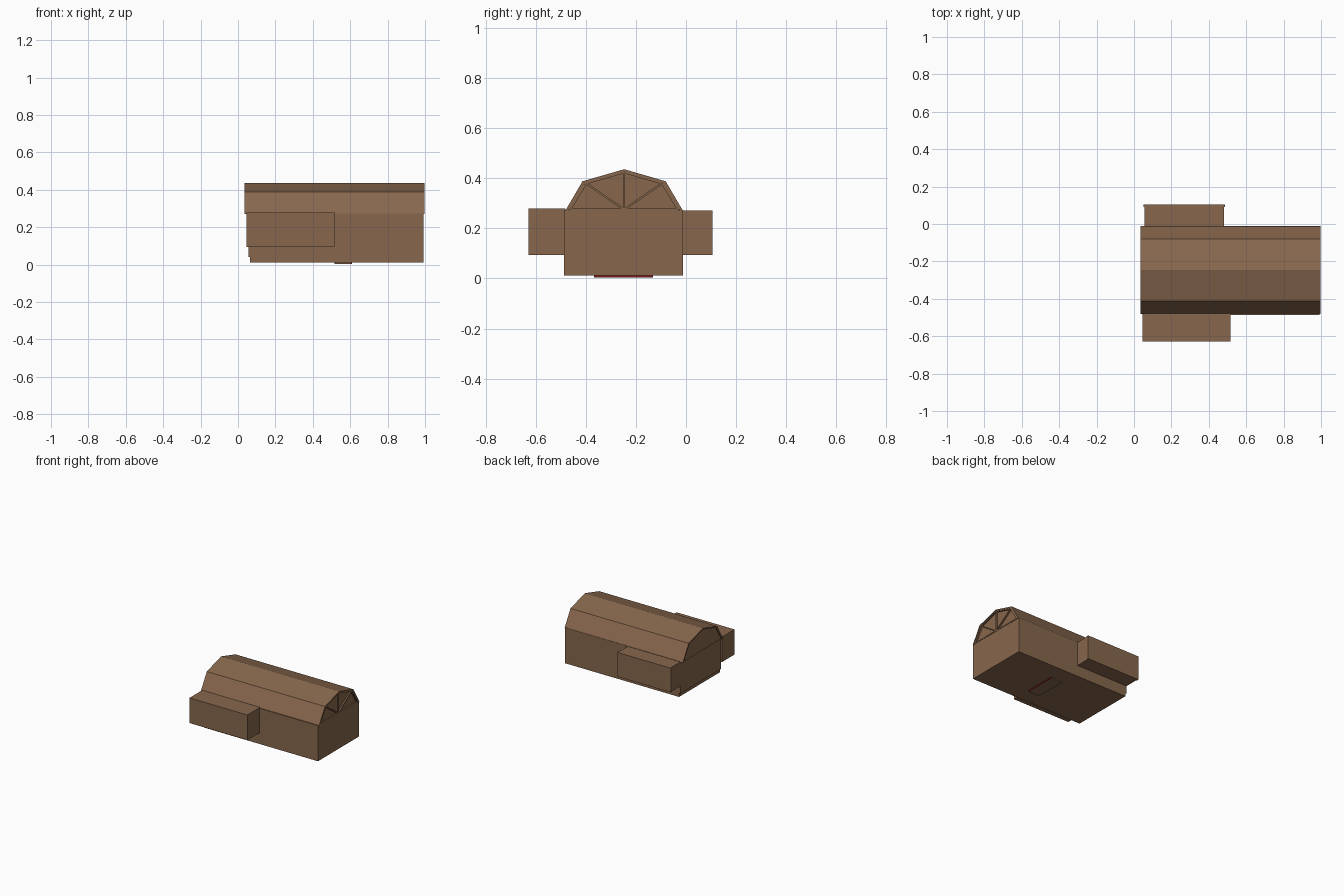
import bpy, bmesh, math
from mathutils import Vector

if "Cube" in bpy.data.objects:
    bpy.data.objects.remove(bpy.data.objects["Cube"])


def material(name, rgb):
    m = bpy.data.materials.new(name)
    m.diffuse_color = (*rgb, 1.0)
    m.use_nodes = True
    m.node_tree.nodes["Principled BSDF"].inputs["Base Color"].default_value = m.diffuse_color
    return m


BROWN = material("wood_brown", (0.245, 0.136, 0.074))
RED = material("dark_red", (0.22, 0.012, 0.012))


def finish(name, bm, mat):
    bmesh.ops.recalc_face_normals(bm, faces=bm.faces)
    mesh = bpy.data.meshes.new(name)
    bm.to_mesh(mesh)
    bm.free()
    mesh.materials.append(mat)
    ob = bpy.data.objects.new(name, mesh)
    bpy.context.collection.objects.link(ob)
    return ob


def box(name, x, y, z, mat=BROWN):
    """Box from (min, max) ranges."""
    bm = bmesh.new()
    bmesh.ops.create_cube(bm, size=1)
    for v in bm.verts:
        v.co = [r[0] if c < 0 else r[1] for c, r in zip(v.co, (x, y, z))]
    return finish(name, bm, mat)


def prism(name, profile, x0, x1, mat=BROWN):
    """Extrude a closed (y, z) profile along x."""
    bm = bmesh.new()
    f = bm.faces.new([bm.verts.new((x0, y, z)) for y, z in profile])
    out = bmesh.ops.extrude_face_region(bm, geom=[f])
    for v in out["geom"]:
        if isinstance(v, bmesh.types.BMVert):
            v.co.x = x1
    return finish(name, bm, mat)


def beam(name, a, b, x0, x1, w=0.008):
    """Straight beam between two (y, z) points, lying across an end wall."""
    a, b = Vector(a), Vector(b)
    d = (b - a).normalized()
    n = Vector((-d.y, d.x)) * w / 2
    return prism(name, [a + n, b + n, b - n, a - n], x0, x1)


# Main hall, with its end panel set above a low plinth
box("main_body", (0.065, 0.992), (-0.487, -0.012), (0.012, 0.274))
box("end_panel", (0.055, 0.07), (-0.487, -0.012), (0.04, 0.274))

# Front and rear wings
box("front_wing", (0.045, 0.516), (-0.628, -0.48), (0.094, 0.279))
box("rear_wing", (0.055, 0.482), (-0.02, 0.092), (0.094, 0.272))
box("rear_wing_panel", (0.05, 0.487), (0.09, 0.105), (0.094, 0.272))

# Gambrel roof: outer shell with thin edges
MID, EAVE, RIDGE = -0.247, 0.27, 0.436


def gambrel(half, knee, eave, knee_z, ridge):
    return [(MID - half, eave), (MID - knee, knee_z), (MID, ridge),
            (MID + knee, knee_z), (MID + half, eave)]


outer = gambrel(0.235, 0.166, EAVE, 0.388, RIDGE)
inner = gambrel(0.223, 0.157, EAVE, 0.38, 0.427)
prism("roof_shell", outer + inner[::-1], 0.035, 0.997)

# Recessed gable walls closing the roof space
prism("gable_fill", inner, 0.043, 0.984)

# Roof truss on the right-hand gable
line = gambrel(0.216, 0.152, 0.275, 0.38, 0.424)
foot = (MID, 0.275)
for i in range(5):
    beam(f"truss_rim_{i}", line[i], line[(i + 1) % 5], 0.982, 0.994)
for i in (1, 2, 3):
    beam(f"truss_strut_{i}", foot, line[i], 0.982, 0.994)

# Floor hatch under the hall: brown plate with a red right-hand edge
hatch_y = (-0.368, -0.132)
box("floor_hatch", (0.515, 0.605), hatch_y, (0.004, 0.016))
box("hatch_red_edge", (0.604, 0.61), hatch_y, (0.004, 0.016), RED)
